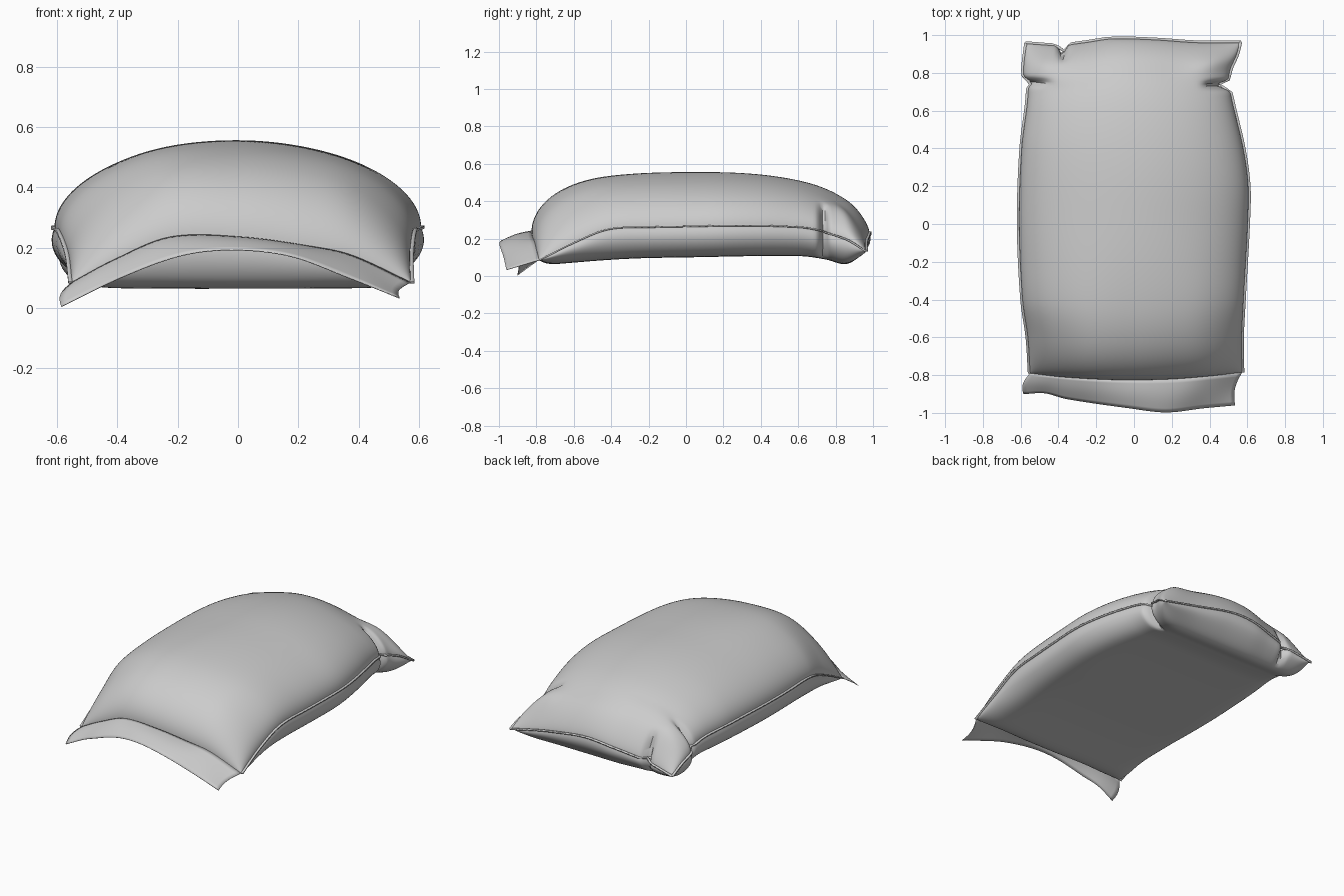
import bpy, bmesh, math
from mathutils import Vector

cube = bpy.data.objects.get("Cube")
if cube:
    bpy.data.objects.remove(cube, do_unlink=True)

mat = bpy.data.materials.new("sack grey")
mat.use_nodes = True
GREY = (0.6, 0.6, 0.6, 1)
mat.diffuse_color = GREY
mat.node_tree.nodes["Principled BSDF"].inputs["Base Color"].default_value = GREY


def curve(keys, t):
    """Smooth interpolation through (position, value) keys."""
    if t <= keys[0][0]:
        return keys[0][1]
    if t >= keys[-1][0]:
        return keys[-1][1]
    n = len(keys)

    def slope(i):
        a, b = keys[max(i - 1, 0)], keys[min(i + 1, n - 1)]
        return (b[1] - a[1]) / (b[0] - a[0])

    for i in range(n - 1):
        (a, p), (b, q) = keys[i], keys[i + 1]
        if t <= b:
            h, s = b - a, (t - a) / (b - a)
            return (p * (1 + 2 * s) * (1 - s) ** 2 + q * s * s * (3 - 2 * s)
                    + h * s * (1 - s) * ((1 - s) * slope(i) - s * slope(i + 1)))


def lerp(a, b, t):
    return a + (b - a) * t


def bump(t, centre, width):
    return math.exp(-((t - centre) / width) ** 2)


def ramp(t, lo, hi):
    s = min(max((t - lo) / (hi - lo), 0), 1)
    return s * s * (3 - 2 * s)


# Outline of the sack: side edges along y, end edges along x
LEFT_X = [(-.79, -.55), (-.6, -.562), (-.4, -.59), (0, -.608), (.4, -.595),
          (.72, -.56), (.8, -.585), (.96, -.57)]
RIGHT_X = [(-.79, .572), (-.6, .57), (-.4, .58), (0, .602), (.2, .605), (.4, .578),
           (.7, .51), (.8, .505), (.9, .545), (.96, .56)]
FRONT_Y = [(-1, -.79), (-.7, -.81), (-.2, -.825), (.3, -.822), (.7, -.805), (1, -.785)]
BACK_Y = [(-1, .955), (-.7, .945), (-.45, .96), (-.2, .98), (.2, .975), (.6, .96), (1, .96)]
# Height of the seam, and of the underside
SIDE_Z = [(-.79, .085), (-.6, .18), (-.42, .25), (-.2, .262), (.6, .262), (.85, .2), (.96, .135)]
FRONT_Z = [(-1, 0), (-.75, .075), (-.42, .15), (0, .15), (.4, .12), (.65, .09), (1, 0)]
BACK_Z = [(-1, 0), (-.5, .06), (0, .1), (.5, .06), (1, 0)]
UNDER_Z = [(-.79, .05), (-.6, .072), (-.3, .093), (0, .1), (.6, .107), (.75, .087),
           (.86, .052), (.96, .075)]
CROWN = .556


def creases(u, y):
    """Strength of the left and right tucks behind the rear corners."""
    left = bump(y, .75, .018) * ramp(-u, .68, 1)
    right = bump(y, .735, .02) * ramp(u, .68, 1)
    return left, right


def seam_sheet(u, v):
    t = (v + 1) / 2
    ys = lerp(-.79, .96, t)
    x = lerp(curve(LEFT_X, ys), curve(RIGHT_X, ys), (u + 1) / 2)
    y = lerp(curve(FRONT_Y, u), curve(BACK_Y, u), t)
    z = curve(SIDE_Z, ys) + curve(FRONT_Z, u) * (1 - t) ** 4 + curve(BACK_Z, u) * t ** 4
    left, right = creases(u, y)
    x += .03 * left - .07 * right
    # Small tuck in the back edge
    y -= .05 * bump(x, -.38, .02) * ramp(v, .88, 1)
    return Vector((x, y, z))


def top_point(u, v):
    p = seam_sheet(u, v)
    across = max(1 - abs(u) ** (2 + 1.3 * v * v), 0) ** .5
    along = max(1 - abs(v) ** 2.9, 0) ** .5 if v < 0 else max(1 - v ** 2.5, 0) ** .65
    left, right = creases(u, p.y)
    rise = (CROWN - seam_sheet(0, v).z) * across * along
    # Puffed lobes at the rear corners
    rise += .04 * bump(p.y, .84, .07) * bump(abs(u), .82, .2) * across
    p.z += rise * (1 - .3 * left - .4 * right)
    return p


def under_point(u, v):
    p = seam_sheet(u, v)
    ends = abs(v) ** (22 if v < 0 else 15)
    full = max((1 - abs(u) ** 13) * (1 - ends), 0) ** .5
    p.z = lerp(p.z, curve(UNDER_Z, p.y), full)
    # Walls bulge slightly below the seam
    bulge = full * (1 - full)
    p.x += .07 * bulge * u ** 13 * (1 - ends)
    p.y += .05 * bulge * v ** 15 * (1 - u ** 12)
    return p


def steps(n):
    """Parameters from -1 to 1, denser towards both ends."""
    return [math.sin(math.pi / 2 * (2 * i / n - 1)) for i in range(n + 1)]


def add_grid(bm, rows, flip=False):
    grid = [[bm.verts.new(p) for p in row] for row in rows]
    for a, b in zip(grid, grid[1:]):
        for i in range(len(a) - 1):
            quad = [a[i], a[i + 1], b[i + 1], b[i]]
            bm.faces.new(quad[::-1] if flip else quad)


def finish(name, bm, thickness=0):
    mesh = bpy.data.meshes.new(name)
    bm.to_mesh(mesh)
    bm.free()
    obj = bpy.data.objects.new(name, mesh)
    bpy.context.collection.objects.link(obj)
    mesh.materials.append(mat)
    if thickness:
        mod = obj.modifiers.new("thickness", "SOLIDIFY")
        mod.thickness = thickness
        mod.offset = 0
    bpy.ops.object.select_all(action="DESELECT")
    obj.select_set(True)
    bpy.context.view_layer.objects.active = obj
    bpy.ops.object.shade_smooth_by_angle(angle=math.radians(45))


# Filled sack body
US, VS = steps(72), steps(140)
bm = bmesh.new()
add_grid(bm, [[top_point(u, v) for u in US] for v in VS])
add_grid(bm, [[under_point(u, v) for u in US] for v in VS], flip=True)
bmesh.ops.remove_doubles(bm, verts=bm.verts, dist=.0001)
finish("sack_body", bm)

# Stitched seam ribbon round the sides and back
path = [seam_sheet(-1, v) for v in VS[::2]]
path += [seam_sheet(u, 1) for u in US[2:-1:2]]
path += [seam_sheet(1, v) for v in reversed(VS[::2])]
inner, outer = [], []
for i, p in enumerate(path):
    d = path[min(i + 1, len(path) - 1)] - path[max(i - 1, 0)]
    out = Vector((-d.y, d.x, 0)).normalized()
    inner.append(p - out * .004)
    outer.append(p + out * .012)
bm = bmesh.new()
add_grid(bm, [inner, outer])
finish("seam_ribbon", bm, .008)

# Loose flap of cloth at the front
EDGE_Y = [(-1, -.9), (-.8, -.895), (-.6, -.925), (0, -.975), (.35, -.997), (.7, -.975), (1, -.96)]
EDGE_Z = [(-1, .005), (-.65, .1), (-.3, .172), (0, .192), (.35, .172), (.7, .1), (1, .033)]
rows = []
for j in range(9):
    t = j / 8
    row = []
    for i in range(49):
        u = i / 24 - 1
        p = seam_sheet(u, -1)
        q = Vector((lerp(-.585, .535, (u + 1) / 2), curve(EDGE_Y, u), curve(EDGE_Z, u)))
        r = p.lerp(q, t)
        r.x -= .02 * math.sin(math.pi * t) * u ** 4
        r.z += .012 * math.sin(math.pi * t) * (1 - u * u)
        row.append(r)
    rows.append(row)
bm = bmesh.new()
add_grid(bm, rows, flip=True)
finish("front_flap", bm, .003)
